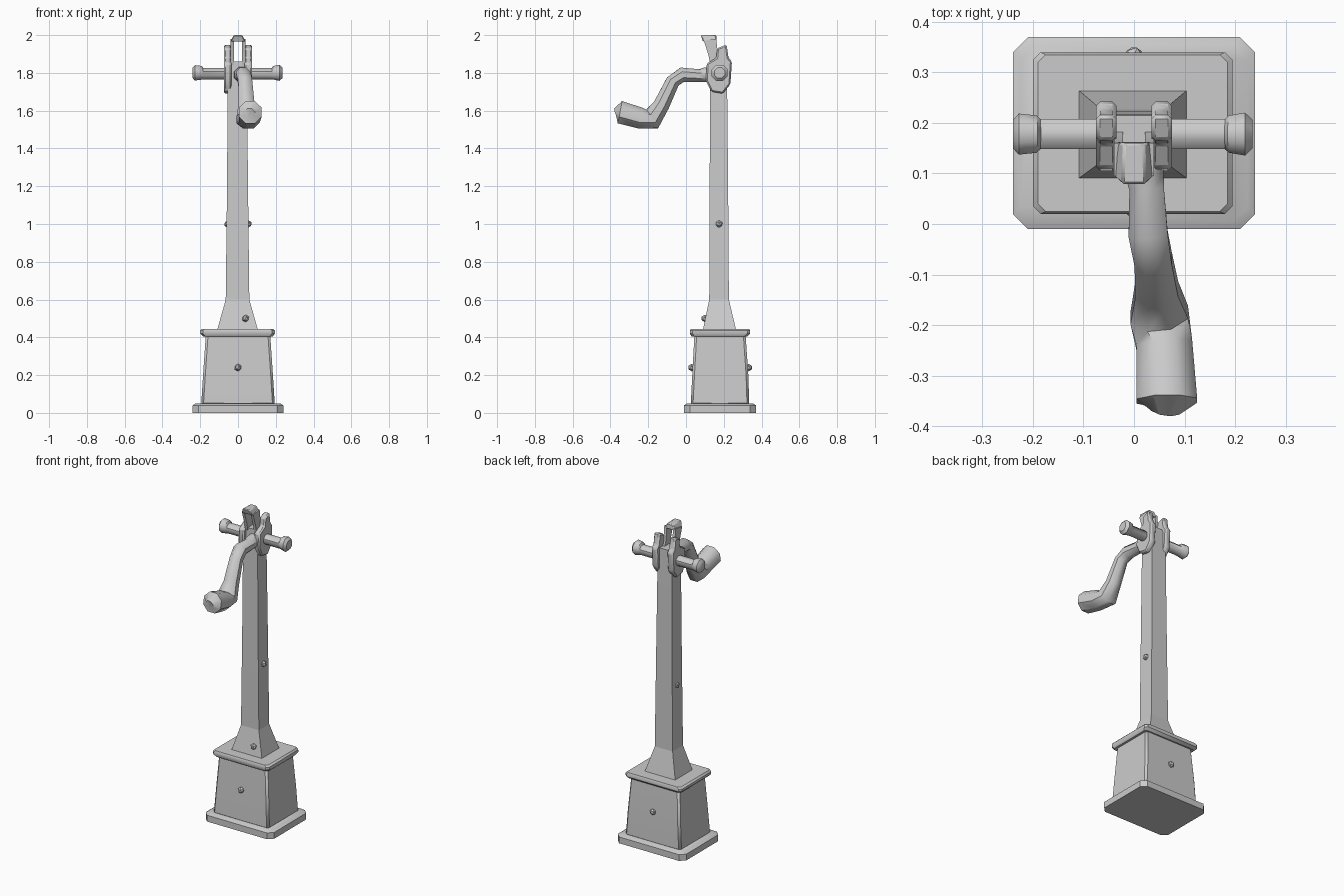
import bpy, bmesh, math
from mathutils import Vector

cube = bpy.data.objects.get("Cube")
if cube:
    bpy.data.objects.remove(cube, do_unlink=True)

grey = bpy.data.materials.new("stone_grey")
grey.use_nodes = True
grey.diffuse_color = (0.6, 0.6, 0.6, 1)
bsdf = grey.node_tree.nodes["Principled BSDF"]
bsdf.inputs["Base Color"].default_value = (0.6, 0.6, 0.6, 1)
bsdf.inputs["Roughness"].default_value = 0.8


def finish(bm, name, bevel=0, angle=35):
    bmesh.ops.recalc_face_normals(bm, faces=bm.faces)
    mesh = bpy.data.meshes.new(name)
    bm.to_mesh(mesh)
    bm.free()
    mesh.materials.append(grey)
    ob = bpy.data.objects.new(name, mesh)
    bpy.context.collection.objects.link(ob)
    if bevel:
        mod = ob.modifiers.new("Bevel", 'BEVEL')
        mod.width, mod.segments = bevel, 1
    bpy.ops.object.select_all(action='DESELECT')
    ob.select_set(True)
    bpy.context.view_layer.objects.active = ob
    bpy.ops.object.shade_smooth_by_angle(angle=math.radians(angle))
    return ob


def loft(rings, name, bevel=0, angle=35):
    """Skin a list of equal-length point rings and cap both ends."""
    bm = bmesh.new()
    loops = [[bm.verts.new(p) for p in ring] for ring in rings]
    n = len(loops[0])
    for a, b in zip(loops, loops[1:]):
        for i in range(n):
            j = (i + 1) % n
            bm.faces.new((a[i], a[j], b[j], b[i]))
    bm.faces.new(loops[0])
    bm.faces.new(loops[-1])
    return finish(bm, name, bevel, angle)


def rect(z, x0, x1, y0, y1, c=0.0):
    """Rectangle at height z, with corners cut by c."""
    if not c:
        return [(x0, y0, z), (x1, y0, z), (x1, y1, z), (x0, y1, z)]
    return [(x0 + c, y0, z), (x1 - c, y0, z), (x1, y0 + c, z), (x1, y1 - c, z),
            (x1 - c, y1, z), (x0 + c, y1, z), (x0, y1 - c, z), (x0, y0 + c, z)]


def tube(stations, name, sides=8, angle=45):
    """Round bar through (centre, radius) stations, rings at the mitred bends."""
    pts = [Vector(p) for p, r in stations]
    rings = []
    for i, (p, r) in enumerate(stations):
        d = (pts[min(i + 1, len(pts) - 1)] - pts[max(i - 1, 0)]).normalized()
        ref = Vector((0, 0, 1)) if abs(d.x) > 0.9 else Vector((1, 0, 0))
        u = d.cross(ref).normalized()
        v = d.cross(u)
        turn = [2 * math.pi * (k + 0.5) / sides for k in range(sides)]
        rings.append([pts[i] + r * (u * math.cos(t) + v * math.sin(t)) for t in turn])
    return loft(rings, name, 0, angle)


def extrude_x(profile, x0, x1, name, bevel=0):
    return loft([[(x, y, z) for y, z in profile] for x in (x0, x1)], name, bevel)


def stud(name, place, size):
    bm = bmesh.new()
    bmesh.ops.create_icosphere(bm, subdivisions=1, radius=size)
    bmesh.ops.translate(bm, verts=bm.verts, vec=place)
    finish(bm, name)


# Pedestal
loft([rect(0, -.24, .24, -.01, .37, .03), rect(.04, -.24, .24, -.01, .37, .03),
      rect(.05, -.225, .225, .005, .355, .03)], "base_slab")
loft([rect(.04, -.195, .195, .025, .335), rect(.2, -.185, .185, .033, .33),
      rect(.42, -.17, .17, .045, .315)], "pedestal_body", .012)
loft([rect(.405, -.185, .185, .03, .325, .015), rect(.42, -.2, .195, .02, .34, .015),
      rect(.435, -.2, .195, .02, .34, .015), rect(.445, -.19, .185, .025, .335, .015)],
     "pedestal_cap")

# Post with flared foot
loft([rect(.44, -.11, .105, .09, .265), rect(.6, -.065, .06, .123, .227)], "post_foot")
loft([rect(.6, -.065, .06, .123, .227), rect(1.2, -.058, .053, .125, .223),
      rect(1.7, -.055, .048, .128, .218), rect(1.86, -.045, .045, .13, .215)], "post")

# Small studs on pedestal and post
for label, y in (("front", .03), ("back", .332)):
    stud(label + "_stud", (0, y, .24), .02)
for label, x in (("right", -.055), ("left", .055)):
    stud(label + "_post_stud", (x, .175, 1.0), .02)
stud("foot_stud", (.04, .1, .5), .02)

# Head: two cheek plates holding the cross bar
cheek = [(.105, 1.76), (.135, 1.7), (.195, 1.69), (.235, 1.74), (.243, 1.86),
         (.225, 1.88), (.215, 1.95), (.165, 1.93), (.16, 1.88), (.11, 1.85)]
for label, x in (("right", -.055), ("left", .055)):
    extrude_x(cheek, x - .02, x + .02, label + "_cheek", .008)
tube([((-.24, .178, 1.8), .03), ((-.228, .178, 1.8), .044), ((-.195, .178, 1.8), .04),
      ((-.185, .178, 1.795), .032), ((.18, .178, 1.795), .032),
      ((.19, .178, 1.8), .04), ((.22, .178, 1.8), .046), ((.235, .178, 1.8), .03)],
     "cross_bar")

# Open loop on top, leaning forward
leg = [(.13, 1.84), (.19, 1.84), (.17, 1.89), (.16, 1.98), (.095, 1.97), (.12, 1.89)]
for label, x in (("right", -.031), ("left", .031)):
    extrude_x(leg, x - .009, x + .009, label + "_loop_leg")
loft([[(-.038, .09, 1.965), (.038, .09, 1.965), (.038, .163, 1.965), (-.038, .163, 1.965)],
      [(-.024, .078, 2), (.024, .078, 2), (.02, .16, 2), (-.02, .16, 2)]], "loop_top", .005)

# Bent handle with thick grip
tube([((.02, .17, 1.79), .045), ((.02, .1, 1.79), .042), ((.025, .07, 1.785), .037),
      ((.028, -.02, 1.79), .042), ((.038, -.07, 1.755), .04),
      ((.045, -.13, 1.63), .046), ((.05, -.18, 1.555), .062),
      ((.06, -.24, 1.56), .06), ((.065, -.35, 1.592), .065),
      ((.062, -.37, 1.585), .03)], "handle")
